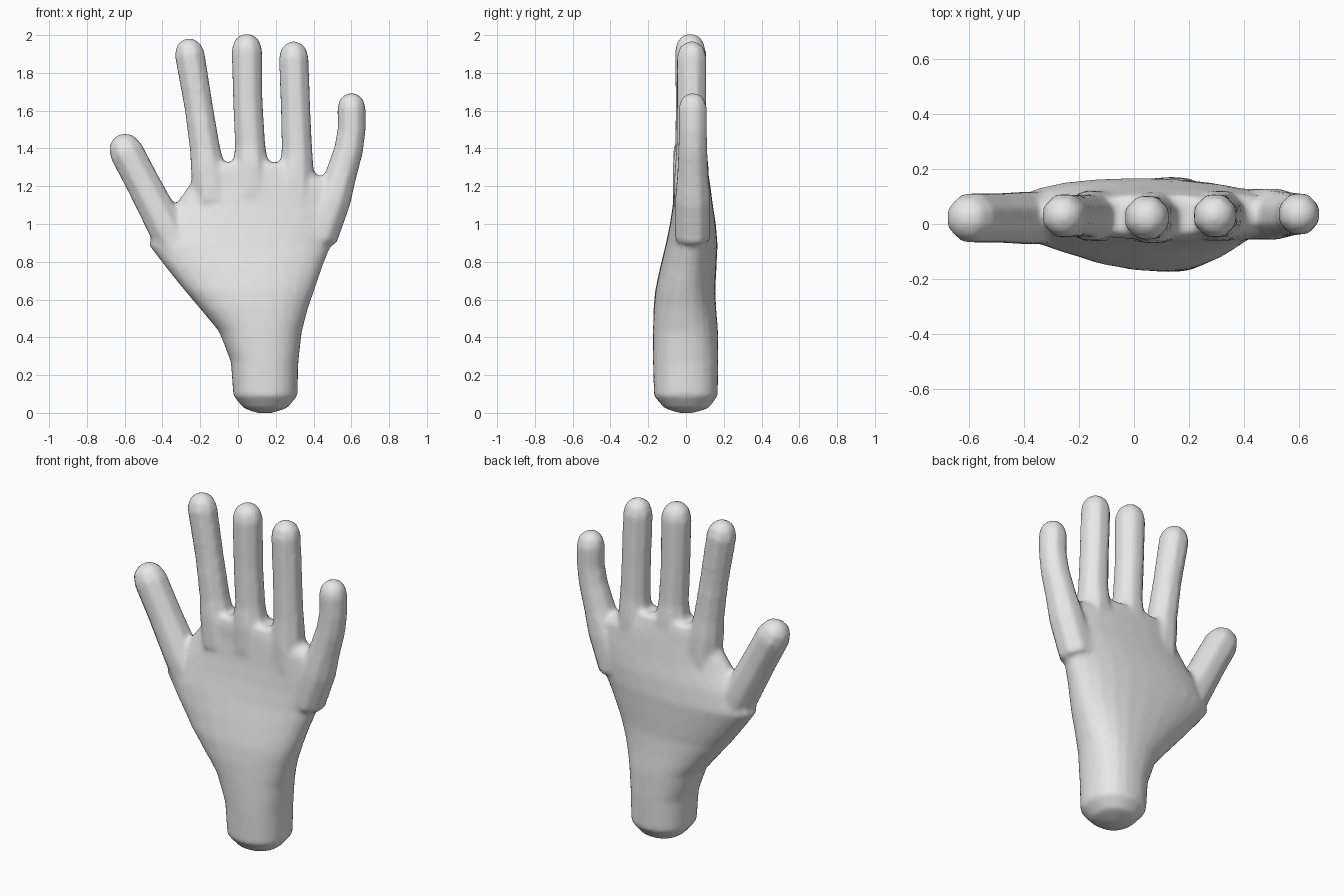
import bpy, bmesh, math
from mathutils import Vector

if "Cube" in bpy.data.objects:
    bpy.data.objects.remove(bpy.data.objects["Cube"])

skin = bpy.data.materials.new("light grey")
skin.diffuse_color = (0.8, 0.8, 0.8, 1)
skin.use_nodes = True
skin.node_tree.nodes["Principled BSDF"].inputs["Base Color"].default_value = skin.diffuse_color
bm = bmesh.new()


def skin_rings(rings):
    """Bridge a list of equal rings of points and cap both ends."""
    loops = [[bm.verts.new(p) for p in ring] for ring in rings]
    n = len(loops[0])
    for a, b in zip(loops, loops[1:]):
        for i in range(n):
            j = (i + 1) % n
            bm.faces.new((a[i], a[j], b[j], b[i]))
    bm.faces.new(loops[0][::-1])
    bm.faces.new(loops[-1])


def oval(z, x0, x1, y0, y1, n=24, power=2.3):
    """Rounded cross-section of the wrist and palm."""
    pts = []
    for i in range(n):
        t = 2 * math.pi * i / n
        c, s = math.cos(t), math.sin(t)
        c = math.copysign(abs(c) ** (2 / power), c)
        s = math.copysign(abs(s) ** (2 / power), s)
        pts.append(((x0 + x1) / 2 + c * (x1 - x0) / 2,
                    (y0 + y1) / 2 + s * (y1 - y0) / 2, z))
    return pts


def finger(y, path, n=8):
    """Round tube through (x, z, radius) points, closed with a domed tip."""
    pts = [Vector((x, y, z)) for x, z, r in path]
    rings = []

    def ring(c, d, r):
        u = Vector((0, 1, 0))
        v = u.cross(d)
        angles = [2 * math.pi * (i + 0.5) / n for i in range(n)]
        rings.append([c + (u * math.cos(a) + v * math.sin(a)) * r for a in angles])

    for i, p in enumerate(pts):
        d = (pts[min(i + 1, len(pts) - 1)] - pts[max(i - 1, 0)]).normalized()
        ring(p, d, path[i][2])
    r = path[-1][2]
    for deg in (35, 62, 82):
        a = math.radians(deg)
        ring(pts[-1] + d * r * math.sin(a), d, r * math.cos(a))
    skin_rings(rings)


# wrist and palm: z, left, right, front, back
skin_rings([oval(*s) for s in (
    (0.0, 0.10, 0.18, -0.04, 0.04),
    (0.025, 0.03, 0.26, -0.115, 0.12),
    (0.09, -0.025, 0.315, -0.17, 0.168),
    (0.27, -0.038, 0.32, -0.175, 0.172),
    (0.43, -0.10, 0.338, -0.175, 0.17),
    (0.55, -0.20, 0.37, -0.172, 0.16),
    (0.65, -0.285, 0.405, -0.163, 0.155),
    (0.78, -0.39, 0.45, -0.135, 0.162),
    (0.89, -0.475, 0.495, -0.108, 0.167),
    (1.00, -0.425, 0.535, -0.085, 0.158),
    (1.10, -0.335, 0.565, -0.07, 0.142),
    (1.21, -0.255, 0.53, -0.06, 0.128),
    (1.27, -0.24, 0.405, -0.056, 0.118),
    (1.325, -0.21, 0.36, -0.045, 0.105))])

# thumb
finger(0.022, [(-0.30, 0.83, 0.10), (-0.385, 0.99, 0.103),
               (-0.50, 1.21, 0.096), (-0.592, 1.385, 0.096)])
# index finger
finger(0.03, [(-0.14, 1.12, 0.10), (-0.16, 1.30, 0.096), (-0.175, 1.40, 0.085),
              (-0.208, 1.62, 0.08), (-0.256, 1.90, 0.084)])
# middle finger
finger(0.023, [(0.07, 1.15, 0.10), (0.068, 1.31, 0.10), (0.064, 1.42, 0.085),
               (0.052, 1.65, 0.083), (0.047, 1.922, 0.086)])
# ring finger
finger(0.03, [(0.31, 1.10, 0.10), (0.31, 1.28, 0.097), (0.312, 1.40, 0.086),
              (0.305, 1.60, 0.083), (0.295, 1.885, 0.083)])
# little finger
finger(0.036, [(0.43, 0.92, 0.10), (0.505, 1.13, 0.10), (0.545, 1.26, 0.088),
               (0.585, 1.39, 0.082), (0.602, 1.50, 0.079), (0.601, 1.615, 0.08)])

bmesh.ops.recalc_face_normals(bm, faces=bm.faces[:])
mesh = bpy.data.meshes.new("hand")
bm.to_mesh(mesh)
bm.free()
mesh.materials.append(skin)
hand = bpy.data.objects.new("hand", mesh)
bpy.context.collection.objects.link(hand)

# fuse palm and fingers into one skin with softened webs
fuse = hand.modifiers.new("fuse", "REMESH")
fuse.mode = "VOXEL"
fuse.voxel_size = 0.015
fuse.use_smooth_shade = True
soften = hand.modifiers.new("soften", "SMOOTH")
soften.factor = 0.5
soften.iterations = 6
